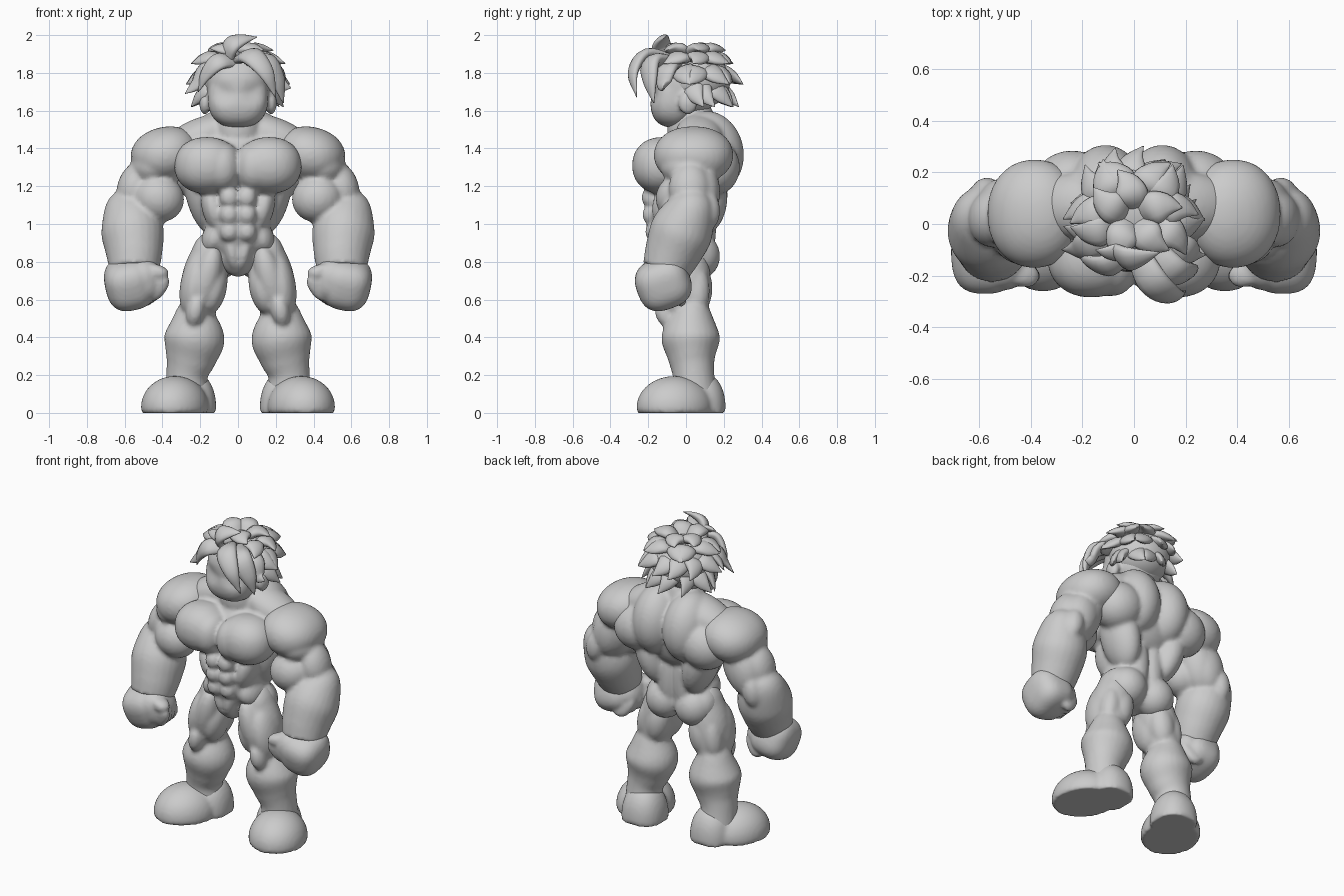
import bpy, bmesh, math, random
from mathutils import Vector, Matrix, Euler

random.seed(4)
cube = bpy.data.objects.get("Cube")
if cube:
    bpy.data.objects.remove(cube, do_unlink=True)

clay = bpy.data.materials.new("plain_grey")
clay.use_nodes = True
grey = (.6, .6, .6, 1)
clay.diffuse_color = grey
clay.node_tree.nodes["Principled BSDF"].inputs["Base Color"].default_value = grey


def blob(bm, at, size, tilt=(0, 0, 0), box=1, both=False):
    """Ellipsoid; box below one squares it off; both adds the mirrored twin."""
    turn = Euler([math.radians(a) for a in tilt]).to_matrix()
    for side in ((1, -1) if both else (1,)):
        verts = bmesh.ops.create_uvsphere(bm, u_segments=40, v_segments=24, radius=1)["verts"]
        for v in verts:
            p = Vector([math.copysign(abs(c) ** box, c) * r for c, r in zip(v.co, size)])
            p = turn @ p + Vector(at)
            v.co = (p.x * side, p.y, p.z)


def loft(bm, stations, hint, sides=24, steps=6):
    """Smooth tube through stations of position plus two radii."""
    s = [Vector(q) for q in stations]
    s = [s[0] * 2 - s[1]] + s + [s[-1] * 2 - s[-2]]
    path = []
    for a, b, c, d in zip(s, s[1:], s[2:], s[3:]):
        for k in range(steps):
            t = k / steps
            path.append(b + (c - a) * (t / 2) + (a * 2 - b * 5 + c * 4 - d) * (t * t / 2)
                        + (b * 3 - a - c * 3 + d) * (t ** 3 / 2))
    path.append(s[-2])
    spots = [Vector(q[:3]) for q in path]
    rings = []
    for i, (q, spot) in enumerate(zip(path, spots)):
        along = (spots[min(i + 1, len(spots) - 1)] - spots[max(i - 1, 0)]).normalized()
        u = along.cross(hint(spot)).normalized()
        w = u.cross(along)
        angles = [math.tau * k / sides for k in range(sides)]
        rings.append([bm.verts.new(spot + u * (q[3] * math.cos(a)) + w * (q[4] * math.sin(a)))
                      for a in angles])
    for low, high in zip(rings, rings[1:]):
        for k in range(sides):
            j = (k + 1) % sides
            bm.faces.new((low[k], low[j], high[j], high[k]))
    bm.faces.new(rings[0])
    bm.faces.new(rings[-1])


def finish(name, bm, voxel=0, sides=False):
    """Turn the pieces into one fused object, or a left and right pair."""
    bmesh.ops.recalc_face_normals(bm, faces=bm.faces)
    for f in bm.faces:
        f.smooth = True
    for label in (("left_", "right_") if sides else ("",)):
        mesh = bpy.data.meshes.new(label + name)
        bm.to_mesh(mesh)
        mesh.materials.append(clay)
        if label == "right_":
            mesh.transform(Matrix.Scale(-1, 4, (1, 0, 0)))
            mesh.flip_normals()
        obj = bpy.data.objects.new(label + name, mesh)
        bpy.context.collection.objects.link(obj)
        if voxel:
            fuse = obj.modifiers.new("fuse", "REMESH")
            fuse.mode, fuse.voxel_size, fuse.use_smooth_shade = "VOXEL", voxel, True
            soften = obj.modifiers.new("soften", "SMOOTH")
            soften.factor, soften.iterations = .5, 2
    bm.free()


def forward(spot):
    return Vector((0, 1, 0))


# Torso: core masses
bm = bmesh.new()
blob(bm, at=(0, .03, 1.28), size=(.26, .19, .22))
blob(bm, at=(0, -.03, 1.02), size=(.175, .165, .24))
blob(bm, at=(0, .03, 1.5), size=(.13, .13, .19))
blob(bm, at=(0, 0, .85), size=(.17, .13, .12))
blob(bm, at=(0, -.05, .83), size=(.085, .1, .11))


def muscle(at, size, tilt=(0, 0, 0), box=1):
    blob(bm, at, size, tilt, box, both=True)


# Chest, shoulders' slope and back
muscle(at=(.165, -.125, 1.31), size=(.172, .16, .15), box=.92)
muscle(at=(.09, -.135, 1.3), size=(.11, .145, .135), box=.92)
muscle(at=(.2, .07, 1.46), size=(.22, .13, .1), tilt=(0, 22, 0))
muscle(at=(.11, .12, 1.38), size=(.15, .185, .22), tilt=(12, 0, 0))
muscle(at=(.24, .14, 1.3), size=(.16, .145, .15), tilt=(0, 25, 0))
muscle(at=(.175, .08, 1.15), size=(.1, .14, .22), tilt=(0, 15, 0))
muscle(at=(.055, .1, 1), size=(.07, .06, .22))
# Abdomen, flanks and seat
for z, y in ((1.14, -.175), (1.05, -.17), (.96, -.155)):
    muscle(at=(.046, y, z), size=(.052, .06, .056), box=.9)
muscle(at=(.13, -.08, 1.08), size=(.06, .1, .13), tilt=(0, 15, 0))
muscle(at=(.035, -.1, .87), size=(.045, .075, .12), tilt=(0, 10, 0))
muscle(at=(.12, -.03, .93), size=(.07, .12, .1), tilt=(0, -25, 0))
muscle(at=(.105, .06, .83), size=(.12, .12, .125))
muscle(at=(.15, .03, .84), size=(.09, .11, .11))
finish("torso", bm, voxel=.014)

# Arms: shoulder cap, upper arm, then forearm
bm = bmesh.new()
blob(bm, at=(.385, .04, 1.365), size=(.185, .21, .148), tilt=(0, 14, 0), box=.94)
blob(bm, at=(.44, .02, 1.31), size=(.13, .16, .11), tilt=(0, 15, 0))
blob(bm, at=(.45, .05, 1.2), size=(.12, .12, .2), tilt=(0, -15, 0))
blob(bm, at=(.42, -.04, 1.135), size=(.135, .12, .125), tilt=(0, -15, 0))
blob(bm, at=(.55, .02, 1.19), size=(.09, .11, .14), tilt=(0, -15, 0))
blob(bm, at=(.49, .09, 1.17), size=(.11, .09, .16), tilt=(0, -15, 0))
blob(bm, at=(.57, .12, 1.07), size=(.06, .06, .1), tilt=(0, -10, 0))
loft(bm, ((.57, .05, 1.17, .06, .07), (.58, .03, 1.09, .125, .125),
          (.56, -.02, .97, .165, .165), (.55, -.07, .85, .15, .15),
          (.55, -.11, .75, .13, .125)), forward)
finish("arm", bm, voxel=.014, sides=True)

# Fists: palm block, curled fingers and thumb
bm = bmesh.new()
blob(bm, at=(.575, -.12, .685), size=(.13, .145, .135), tilt=(20, 12, 0), box=.74)
blob(bm, at=(.52, -.13, .7), size=(.12, .125, .12), tilt=(15, 20, 0), box=.8)
for i in range(4):
    blob(bm, at=(.44 + .015 * i, -.19 + .05 * i, .675 - .01 * i), size=(.065, .034, .085),
         tilt=(15, -35, 0), box=.8)
blob(bm, at=(.45, -.19, .75), size=(.085, .05, .04), tilt=(0, -12, 15), box=.85)
finish("fist", bm, voxel=.012, sides=True)

# Legs: thigh muscles, knee and calf
bm = bmesh.new()
loft(bm, ((.13, 0, .88, .1, .11), (.18, 0, .7, .12, .13), (.215, .02, .5, .08, .1)), forward)
blob(bm, at=(.225, -.03, .68), size=(.08, .12, .18), tilt=(0, -10, 0))
blob(bm, at=(.13, -.04, .66), size=(.07, .1, .14), tilt=(0, -12, 0))
blob(bm, at=(.17, -.08, .7), size=(.075, .08, .19), tilt=(8, -15, 0))
blob(bm, at=(.225, -.1, .54), size=(.05, .065, .09), tilt=(10, -10, 0))
blob(bm, at=(.16, .06, .66), size=(.08, .08, .14), tilt=(0, -10, 0))
blob(bm, at=(.24, .055, .65), size=(.06, .07, .14), tilt=(0, -8, 0))
blob(bm, at=(.18, 0, .85), size=(.065, .1, .11), tilt=(0, -20, 0))
loft(bm, ((.215, .035, .6, .07, .07), (.225, .03, .52, .11, .11),
          (.23, .025, .4, .16, .155), (.25, .03, .29, .135, .125),
          (.27, .04, .2, .11, .11), (.27, .05, .08, .12, .12)), forward)
finish("leg", bm, voxel=.014, sides=True)

# Boots: domed toe and heel flattened on the ground
bm = bmesh.new()
blob(bm, at=(.335, -.06, .03), size=(.175, .205, .165), tilt=(0, 0, 20))
blob(bm, at=(.25, .07, .02), size=(.135, .14, .2), box=.9)
for v in bm.verts:
    v.co.z = max(v.co.z, 0)
finish("boot", bm, voxel=.014, sides=True)

# Head with shallow eye hollows, and ears
bm = bmesh.new()
blob(bm, at=(0, -.01, 1.73), size=(.165, .175, .17), box=.85)
blob(bm, at=(0, -.065, 1.67), size=(.16, .12, .16), tilt=(-8, 0, 0), box=.82)
for v in bm.verts:
    if v.co.y < 0:
        gap = Vector((abs(v.co.x) - .075, v.co.z - 1.69)).length
        v.co.y += .018 * max(0, 1 - gap / .07)
blob(bm, at=(.175, .01, 1.64), size=(.03, .05, .06), both=True)
finish("head", bm, voxel=.012)

# Hair: cap, rows of curled locks, then the swept fringe
bm = bmesh.new()
crown = Vector((0, .04, 1.74))
blob(bm, at=(0, .05, 1.76), size=(.185, .185, .155))


def outward(spot):
    return (spot - crown).normalized()


def lock(points, width):
    girth = (.7, 1, .7, .04)
    loft(bm, [(*p, width * g, width * g * .5) for p, g in zip(points, girth)],
         outward, sides=12, steps=5)


rows = ((5, .03, 1.88, .19, 1.92, .065, math.pi), (8, .09, 1.85, .25, 1.85, .065, 2.2),
        (9, .12, 1.79, .275, 1.74, .065, 2.1), (8, .11, 1.72, .25, 1.62, .06, 1.9))
for count, root_r, root_z, tip_r, tip_z, width, spread in rows:
    for i in range(count):
        a = spread * (2 * (i + .5) / count - 1) + random.uniform(-.12, .12)
        curl = random.choice((-1, 1)) * .25
        points = []
        for k in range(4):
            t = k / 3
            r = root_r + (tip_r - root_r) * t
            lift = .04 * math.sin(math.pi * t) - .03 * t * t + .1 * max(0, t - .7)
            turn = a + curl * t * t
            points.append((r * math.sin(turn), .03 + r * math.cos(turn),
                           root_z + (tip_z - root_z) * t + lift))
        lock(points, width)

lock([(-.07, -.08, 1.84), (-.04, -.13, 1.94), (.02, -.13, 1.975), (.1, -.11, 1.99)], width=.06)
lock([(0, -.08, 1.87), (.07, -.22, 1.89), (.15, -.28, 1.8), (.2, -.26, 1.67)], width=.065)
lock([(.04, -.06, 1.86), (.14, -.18, 1.86), (.21, -.19, 1.76), (.24, -.17, 1.64)], width=.07)
lock([(.08, -.04, 1.85), (.19, -.1, 1.82), (.23, -.12, 1.74), (.28, -.12, 1.72)], width=.06)
lock([(0, -.09, 1.86), (-.1, -.16, 1.86), (-.17, -.15, 1.79), (-.21, -.13, 1.7)], width=.055)
lock([(-.06, -.04, 1.86), (-.17, -.08, 1.82), (-.22, -.1, 1.74), (-.28, -.1, 1.69)], width=.06)
lock([(.02, -.04, 1.88), (-.04, -.1, 1.92), (-.1, -.11, 1.93), (-.15, -.1, 1.93)], width=.045)
finish("hair", bm)
